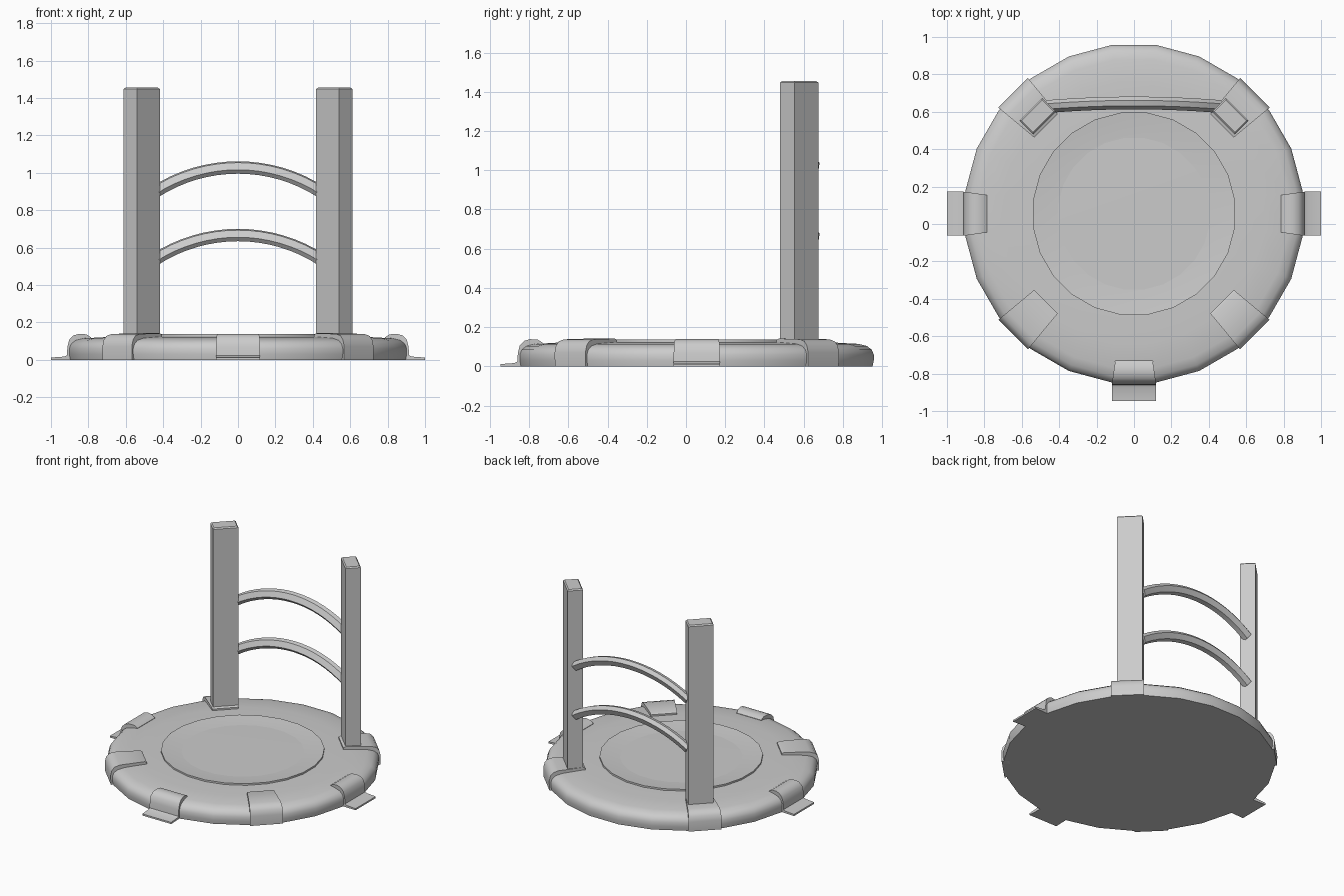
import bpy, bmesh
from math import sin, cos, pi, radians, sqrt
from mathutils import Vector

if "Cube" in bpy.data.objects:
    bpy.data.objects.remove(bpy.data.objects["Cube"])

CY = 0.055          # centre of the round base in y
SIDES = 24


def finish(bm, name, angle=35):
    bmesh.ops.recalc_face_normals(bm, faces=bm.faces[:])
    me = bpy.data.meshes.new(name)
    bm.to_mesh(me)
    bm.free()
    for p in me.polygons:
        p.use_smooth = True
    me.set_sharp_from_angle(angle=radians(angle))
    ob = bpy.data.objects.new(name, me)
    bpy.context.collection.objects.link(ob)
    return ob


def skin(bm, rings, closed_ring=True):
    """Bridge consecutive vertex rings with quads."""
    for a, b in zip(rings, rings[1:]):
        n = len(a)
        for i in range(n):
            j = (i + 1) % n
            bm.faces.new((a[i], a[j], b[j], b[i]))


def lathe(name, profile, angle=35):
    bm = bmesh.new()
    rings = []
    for r, z in profile:
        rings.append([bm.verts.new((r * cos(2 * pi * (i + .5) / SIDES),
                                    CY + r * sin(2 * pi * (i + .5) / SIDES), z))
                      for i in range(SIDES)])
    skin(bm, rings)
    bm.faces.new(rings[0])
    bm.faces.new(rings[-1])
    return finish(bm, name, angle)


def strap(name, profile, deg, w_in, w_out):
    """Solid band following a radial profile, flaring from w_in to w_out."""
    bm = bmesh.new()
    r0 = min(p[0] for p in profile)
    rad = Vector((cos(radians(deg)), sin(radians(deg)), 0))
    tan = Vector((-rad.y, rad.x, 0))
    rings = []
    for s in (-1, 1):
        ring = []
        for r, z in profile:
            t = min(1, (r - r0) / (0.905 - r0))
            w = w_in + (w_out - w_in) * t
            ring.append(bm.verts.new(Vector((0, CY, z)) + rad * r + tan * (s * w / 2)))
        rings.append(ring)
    skin(bm, rings)
    for ring in rings:
        bm.faces.new(ring)
    return finish(bm, name, 40)


# Round base with a rolled rim
lathe("base", [(.904, 0), (.91, .03), (.91, .06), (.90, .085), (.875, .104),
               (.83, .115), (.70, .122), (.53, .125)])

# Slightly raised, dished pad
lathe("seat_pad", [(.545, .10), (.545, .137), (.48, .130), (.38, .123),
                   (.25, .118), (.12, .115)], 40)

# Footed straps on the left, right and front
footed = [(1.0, 0), (1.0, .012), (.93, .017), (.915, .024), (.912, .07), (.902, .108),
          (.88, .130), (.85, .139), (.81, .136), (.785, .120), (.785, .10), (.86, 0)]
for label, deg in (("left", 180), ("right", 0), ("front", 270)):
    strap("footed_strap_" + label, footed, deg, .20, .235)

# Wider diagonal straps without feet
plain = [(.912, 0), (.914, .07), (.905, .106), (.885, .128), (.85, .138),
         (.68, .142), (.665, .134), (.665, .10), (.86, 0)]
for label, deg in (("back_right", 45), ("back_left", 135),
                   ("front_left", 225), ("front_right", 315)):
    strap("corner_strap_" + label, plain, deg, .178, .222)

# Two upright posts set diagonally on the back straps
for label, s in (("left", -1), ("right", 1)):
    bm = bmesh.new()
    bmesh.ops.create_cube(bm, size=1)
    bmesh.ops.scale(bm, vec=(.172, .104, 1.345), verts=bm.verts)
    top = [e for e in bm.edges if all(v.co.z > 0 for v in e.verts)]
    bmesh.ops.bevel(bm, geom=top, offset=.008, segments=1, affect='EDGES')
    ob = finish(bm, "post_" + label, 20)
    ob.location = (s * .515, .577, .11 + 1.345 / 2)
    ob.rotation_euler.z = -s * pi / 4

# Arched back rails, six-sided section, bowing slightly backwards
R = 0.82
for label, peak in (("upper", 1.028), ("lower", .667)):
    bm = bmesh.new()
    rings = []
    for i in range(17):
        x = -.46 + .92 * i / 16
        z = peak - (R - sqrt(R * R - x * x))
        nrm = Vector((x / R, 0, sqrt(1 - (x / R) ** 2)))
        c = Vector((x, .647 - .09 * x * x, z))
        rings.append([bm.verts.new(c + nrm * v + Vector((0, u, 0)))
                      for u, v in ((-.034, -.012), (-.015, .026), (.014, .033),
                                   (.034, .010), (.018, -.028), (-.016, -.033))])
    skin(bm, rings)
    bm.faces.new(rings[0])
    bm.faces.new(rings[-1])
    finish(bm, "back_rail_" + label, 30)
